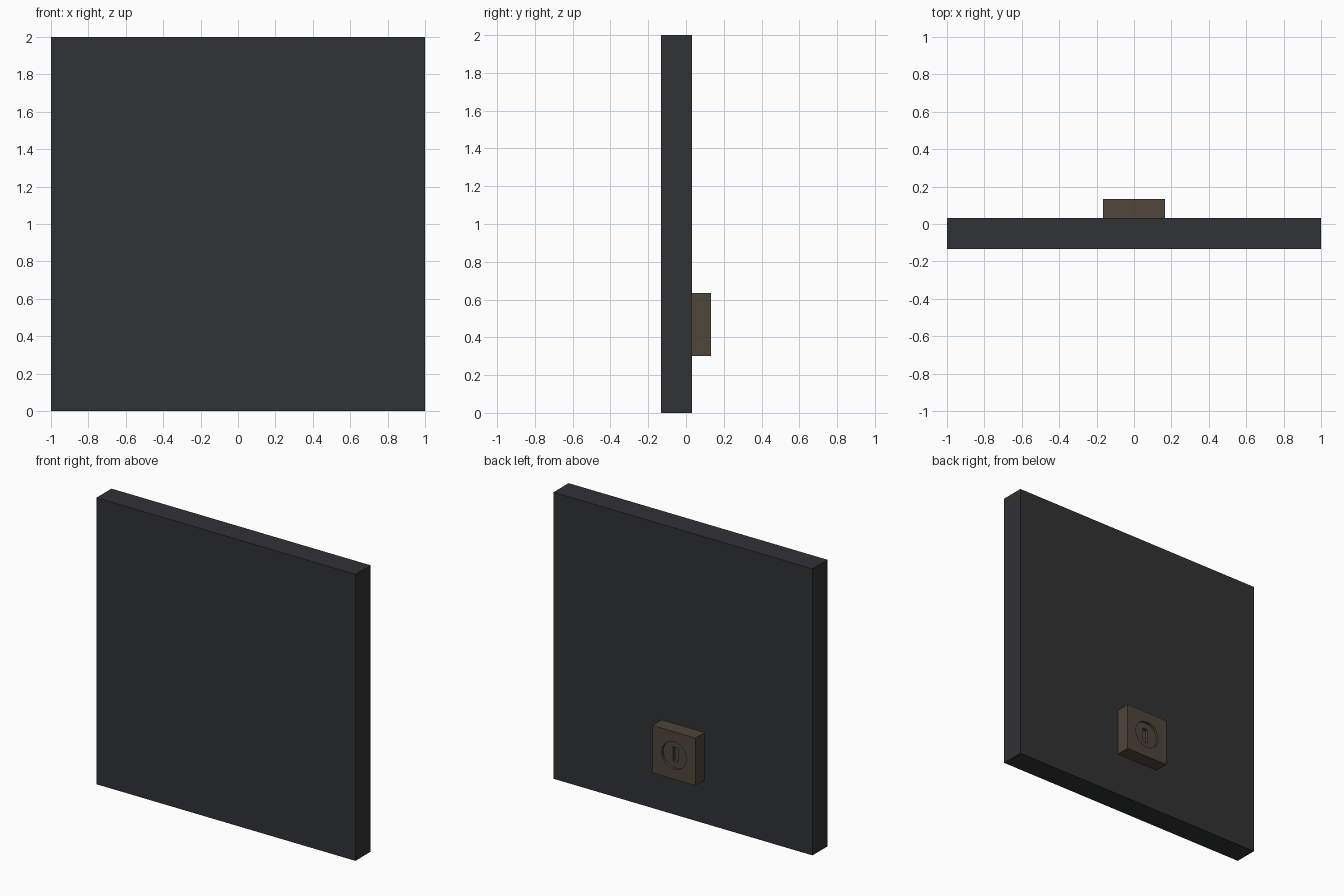
import bpy
from math import radians

if "Cube" in bpy.data.objects:
    bpy.data.objects.remove(bpy.data.objects["Cube"])


def material(name, rgb):
    m = bpy.data.materials.new(name)
    m.diffuse_color = (*rgb, 1)
    m.use_nodes = True
    m.node_tree.nodes["Principled BSDF"].inputs["Base Color"].default_value = m.diffuse_color
    return m


def box(name, lo, hi, mat=None):
    bpy.ops.mesh.primitive_cube_add(size=1, location=[(a + b) / 2 for a, b in zip(lo, hi)])
    ob = bpy.context.object
    ob.name = name
    ob.scale = [b - a for a, b in zip(lo, hi)]
    bpy.ops.object.transform_apply(location=False, rotation=False, scale=True)
    if mat:
        ob.data.materials.append(mat)
    return ob


def cut(target, cutter):
    mod = target.modifiers.new(cutter.name, 'BOOLEAN')
    mod.operation = 'DIFFERENCE'
    mod.solver = 'EXACT'
    mod.object = cutter
    bpy.context.view_layer.objects.active = target
    bpy.ops.object.modifier_apply(modifier=mod.name)
    bpy.data.objects.remove(cutter)


charcoal = material("charcoal", (0.031, 0.032, 0.034))
bronze = material("bronze", (0.08, 0.06, 0.041))

SEAM, BACK, LOCK_Z = 0.033, 0.133, 0.468
RECESS = 0.018

# Main slab and the lock block on its back
box("panel", (-1, -0.133, 0), (1, SEAM, 2), charcoal)
lock = box("lock_block", (-0.166, SEAM, LOCK_Z - 0.166), (0.166, BACK, LOCK_Z + 0.166), bronze)

# Round shallow recess in the lock face
bpy.ops.mesh.primitive_cylinder_add(vertices=32, radius=0.095, depth=2 * RECESS,
                                    location=(0, BACK, LOCK_Z), rotation=(radians(90), 0, 0))
recess = bpy.context.object
recess.name = "recess_cutter"
cut(lock, recess)

# Key slot in the recess floor
slot = box("slot_cutter", (-0.02, BACK - RECESS - 0.02, LOCK_Z - 0.05),
           (0.02, BACK + 0.05, LOCK_Z + 0.05))
cut(lock, slot)
